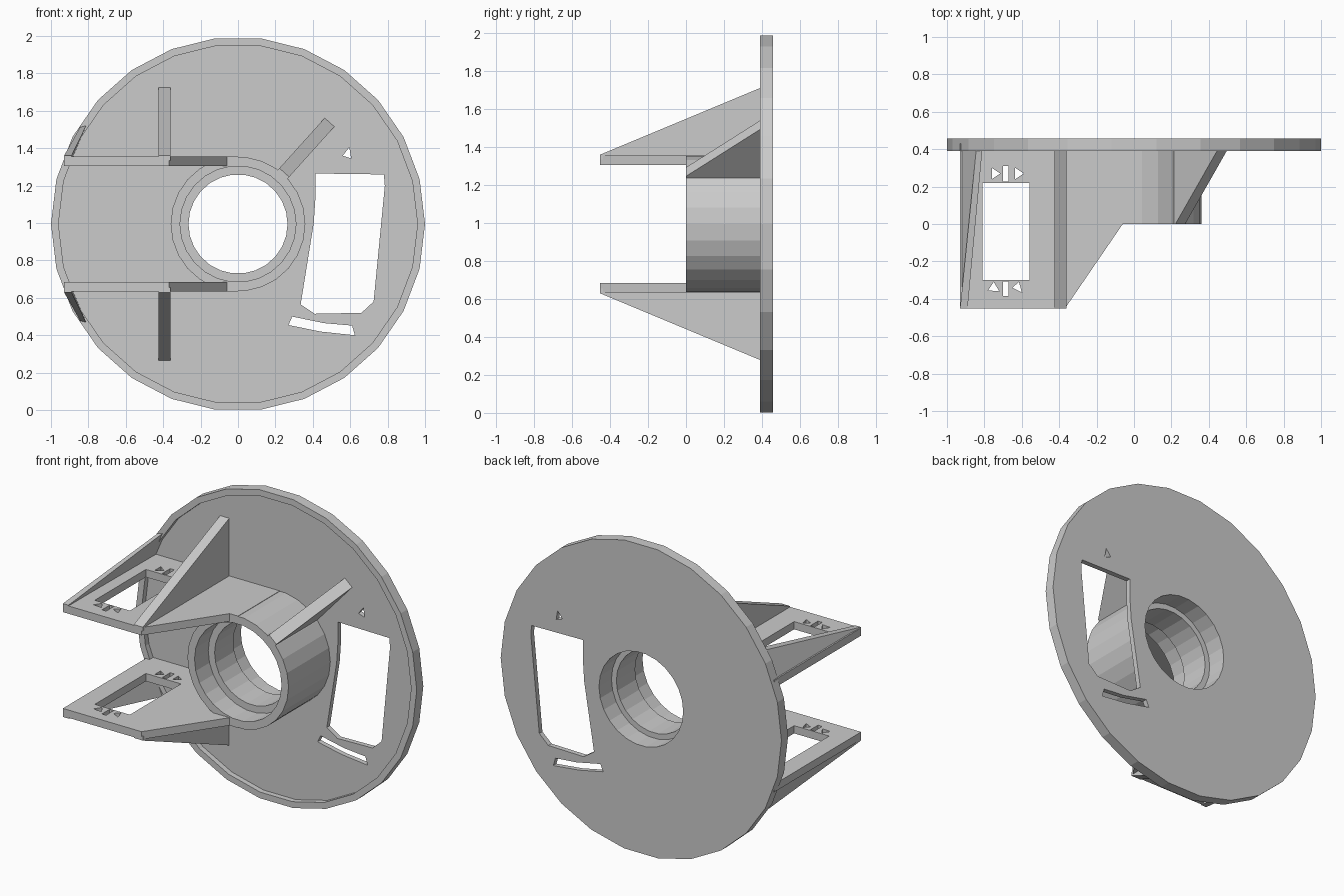
import bpy, bmesh
from math import sin, cos, pi, radians

if "Cube" in bpy.data.objects:
    bpy.data.objects.remove(bpy.data.objects["Cube"])

ZC = 0.995            # height of the hub axis
FLOOR = 0.425         # front of the recessed flange face
BACK, FRONT = 0.457, -0.453


def finish(name, bm):
    bmesh.ops.recalc_face_normals(bm, faces=bm.faces)
    mesh = bpy.data.meshes.new(name)
    bm.to_mesh(mesh)
    bm.free()
    obj = bpy.data.objects.new(name, mesh)
    bpy.context.collection.objects.link(obj)
    return obj


def loft(bm, a, b):
    """Closed solid between two matching outlines."""
    va, vb = [bm.verts.new(p) for p in a], [bm.verts.new(p) for p in b]
    bm.faces.new(va)
    bm.faces.new(vb[::-1])
    for i in range(len(a)):
        j = (i + 1) % len(a)
        bm.faces.new((va[i], vb[i], vb[j], va[j]))


def solid(name, pieces):
    bm = bmesh.new()
    for a, b in pieces:
        loft(bm, a, b)
    return finish(name, bm)


def lathe(name, profile, n):
    """Spin (radius, y) profile around the hub axis."""
    bm = bmesh.new()
    rings = []
    for k in range(n):
        t = 2 * pi * k / n
        rings.append([bm.verts.new((r * cos(t), y, ZC + r * sin(t))) for r, y in profile])
    for k in range(n):
        a, b = rings[k], rings[(k + 1) % n]
        for i in range(len(profile)):
            j = (i + 1) % len(profile)
            bm.faces.new((a[i], a[j], b[j], b[i]))
    return finish(name, bm)


def cut(obj, pieces):
    cutter = solid("cutter", pieces)
    cutter.hide_render = True
    mod = obj.modifiers.new("cut", 'BOOLEAN')
    mod.operation, mod.solver, mod.object = 'DIFFERENCE', 'EXACT', cutter
    dg = bpy.context.evaluated_depsgraph_get()
    obj.data = bpy.data.meshes.new_from_object(obj.evaluated_get(dg))
    obj.modifiers.clear()
    bpy.data.objects.remove(cutter)


def along_y(pts, lo, hi):
    return [(x, lo, z) for x, z in pts], [(x, hi, z) for x, z in pts]


def along_z(pts, lo, hi):
    return [(x, y, lo) for x, y in pts], [(x, y, hi) for x, y in pts]


def rect(x0, x1, y0, y1):
    return [(x0, y0), (x1, y0), (x1, y1), (x0, y1)]


# Flange with raised rim and stepped-bore hub
flange = lathe("flange_and_hub", [
    (0.30, BACK), (1.0, BACK), (1.0, 0.39), (0.96, 0.39), (0.96, FLOOR),
    (0.36, FLOOR), (0.36, 0), (0.31, 0), (0.31, 0.14), (0.265, 0.14),
    (0.265, 0.33), (0.30, 0.33)], 26)

# Window, curved slot and small hole through the flange
window = [(0.415, 1.265), (0.78, 1.26), (0.785, 1.2), (0.725, 0.58), (0.66, 0.52),
          (0.41, 0.515), (0.335, 0.565), (0.405, 1.0), (0.415, 1.15)]
slot = [(0.29, 0.50), (0.46, 0.465), (0.61, 0.452), (0.625, 0.40), (0.44, 0.42), (0.27, 0.455)]
hole = [(0.56, 1.36), (0.595, 1.405), (0.605, 1.345)]
cut(flange, [along_y(p, 0.37, 0.6) for p in (window, slot, hole)])

# Upper and lower bracket arms, mirrored about the hub axis
arm = [(-0.93, FRONT), (-0.37, FRONT), (-0.06, 0), (0, 0), (0, 0.43), (-0.93, 0.43)]
openings = [rect(-0.81, -0.56, -0.30, 0.22),
            rect(-0.70, -0.67, 0.228, 0.31), rect(-0.70, -0.67, -0.385, -0.308),
            [(-0.76, 0.24), (-0.76, 0.30), (-0.715, 0.27)],
            [(-0.635, 0.24), (-0.635, 0.30), (-0.59, 0.27)],
            [(-0.78, -0.355), (-0.72, -0.36), (-0.75, -0.31)],
            [(-0.65, -0.34), (-0.60, -0.365), (-0.615, -0.31)]]

for s, side in ((1, "upper"), (-1, "lower")):
    def z(h):
        return ZC + s * h

    plate = solid(side + "_arm", [along_z(arm, z(0.31), z(0.36))])
    cut(plate, [along_z(p, z(0.2), z(0.5)) for p in openings])

    # Upright triangular rib
    tri = [(FRONT, 0.34), (FRONT, 0.365), (FLOOR + 0.01, 0.735), (FLOOR + 0.01, 0.34)]
    solid(side + "_rib", [tuple([(x, y, z(h)) for y, h in tri] for x in (-0.425, -0.36))])

    # Leaning gusset along the outer edge
    solid(side + "_edge_gusset", [tuple(
        [(-0.93 + d, FRONT, z(0.34)), (-0.93 + d, FRONT, z(0.365)),
         (-0.84 + d * 0.8, 0.43, z(0.525 + d * 0.2)), (-0.93 + d, 0.43, z(0.34))]
        for d in (0, 0.04))])

# Diagonal rib bracing the hub
a = radians(48)
brace = [(0.33, 0), (0.37, 0), (0.74, FLOOR + 0.01), (0.33, FLOOR + 0.01)]
solid("diagonal_rib", [tuple(
    [(r * cos(a) - o * sin(a), y, ZC + r * sin(a) + o * cos(a)) for r, y in brace]
    for o in (-0.035, 0.035))])
